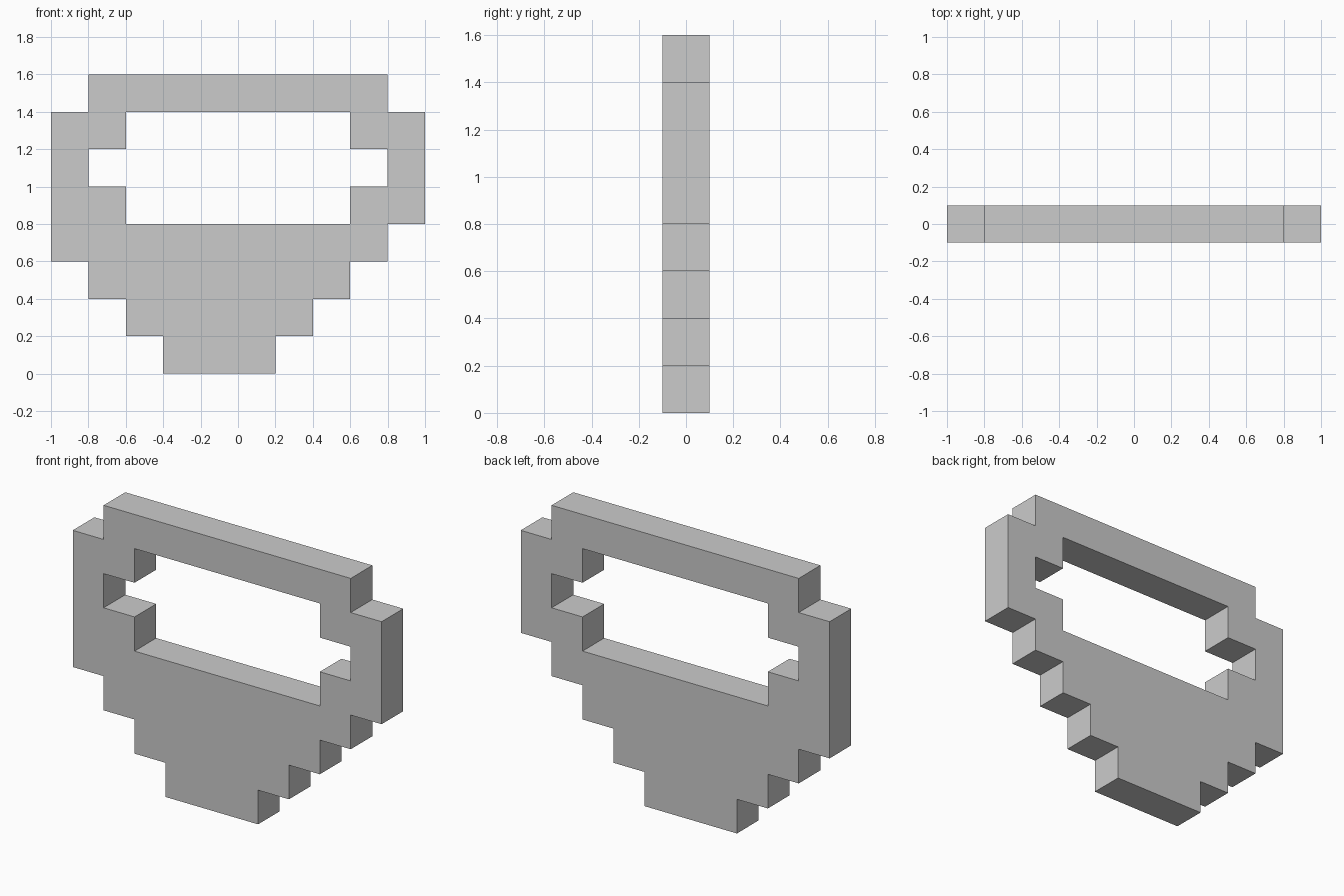
import bpy
import bmesh

if "Cube" in bpy.data.objects:
    bpy.data.objects.remove(bpy.data.objects["Cube"])

CELL = 0.2
DEPTH = 0.2

# Pixel rows from bottom to top; columns start at x = -1
ROWS = [
    "...###....",
    "..#####...",
    ".#######..",
    "#########.",
    "##......##",
    "#........#",
    "##......##",
    ".########.",
]


def pixel_sheet(name, rows):
    """Flat sheet in the XZ plane with one square per filled pixel."""
    bm = bmesh.new()
    for r, row in enumerate(rows):
        for c, mark in enumerate(row):
            if mark == "#":
                x, z = -1 + c * CELL, r * CELL
                corners = [(x, z), (x + CELL, z), (x + CELL, z + CELL), (x, z + CELL)]
                bm.faces.new([bm.verts.new((px, 0, pz)) for px, pz in corners])
    bmesh.ops.remove_doubles(bm, verts=bm.verts, dist=0.001)
    # Merge the squares into large flat faces
    bmesh.ops.dissolve_limit(bm, angle_limit=0.01, verts=bm.verts, edges=bm.edges)
    mesh = bpy.data.meshes.new(name)
    bm.to_mesh(mesh)
    bm.free()
    obj = bpy.data.objects.new(name, mesh)
    bpy.context.collection.objects.link(obj)
    return obj


# Stepped frame with open window, thickened evenly about y = 0
frame = pixel_sheet("stepped_frame", ROWS)
solid = frame.modifiers.new("thickness", "SOLIDIFY")
solid.thickness = DEPTH
solid.offset = 0
